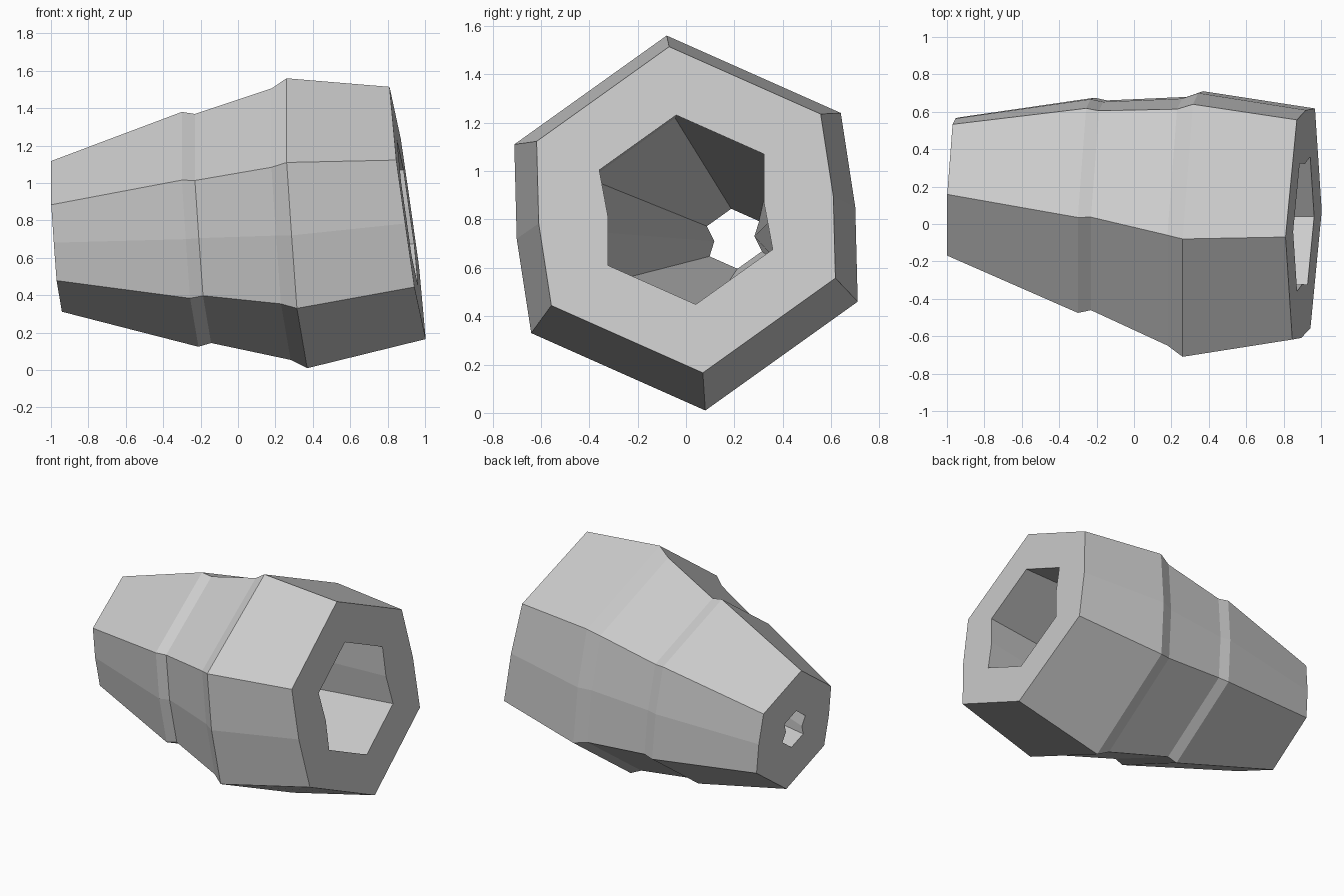
import bpy
import bmesh

cube = bpy.data.objects.get("Cube")
if cube:
    bpy.data.objects.remove(cube, do_unlink=True)

# Lopsided hexagon (y, z) whose upright sides have a middle corner
HALF = [(-0.08, 0.775), (-0.71, 0.325), (-0.70, -0.065), (-0.64, -0.455)]
SECTION = HALF + [(-y, -z) for y, z in HALF]

TILT = (0.047, -0.066)      # lean of the cross sections
MOUTH_TILT = (0.034, -0.14)  # steeper lean of the wide end

# Rings along the shell: x, y, z of centre, scale, tilt, side pinch
RINGS = [
    (-0.97, 0.20, 0.715, 0.52, TILT, 1.0),        # narrow end
    (-0.256, 0.10, 0.7525, 0.81, TILT, 1.0),      # first step
    (-0.187, 0.10, 0.757, 0.79, TILT, 1.0),
    (0.23, 0.015, 0.78, 0.936, TILT, 1.0),        # second step
    (0.315, 0.0, 0.785, 1.0, TILT, 1.0),          # widest point
    (0.907, 0.0, 0.84, 0.87, MOUTH_TILT, 1.0),    # wide end
    (0.907, 0.0, 0.84, 0.505, MOUTH_TILT, 0.91),  # mouth opening
    (0.315, 0.0, 0.785, 0.56, TILT, 0.96),        # inner chamber
    (-0.97, 0.20, 0.72, 0.16, TILT, 0.74),        # small outlet
]


def add_ring(bm, x, y, z, scale, tilt, pinch):
    """Add one tilted cross section and return its corners."""
    corners = []
    for i, (py, pz) in enumerate(SECTION):
        dy, dz = py * scale, pz * scale
        if i % 4 == 2:
            dy *= pinch
        corners.append(bm.verts.new((x + tilt[0] * dy + tilt[1] * dz, y + dy, z + dz)))
    return corners


# Hollow shell: outer skin, end rims and inner walls in one closed loft
bm = bmesh.new()
rings = [add_ring(bm, *ring) for ring in RINGS]
count = len(SECTION)
for a, b in zip(rings, rings[1:] + rings[:1]):
    for i in range(count):
        j = (i + 1) % count
        bm.faces.new((a[i], a[j], b[j], b[i]))
bmesh.ops.recalc_face_normals(bm, faces=bm.faces[:])

mesh = bpy.data.meshes.new("nozzle_shell")
bm.to_mesh(mesh)
bm.free()
shell = bpy.data.objects.new("nozzle_shell", mesh)
bpy.context.collection.objects.link(shell)

# Plain grey finish
grey = bpy.data.materials.new("light_grey")
grey.use_nodes = True
colour = (0.6, 0.6, 0.6, 1.0)
grey.diffuse_color = colour
grey.node_tree.nodes["Principled BSDF"].inputs["Base Color"].default_value = colour
mesh.materials.append(grey)
